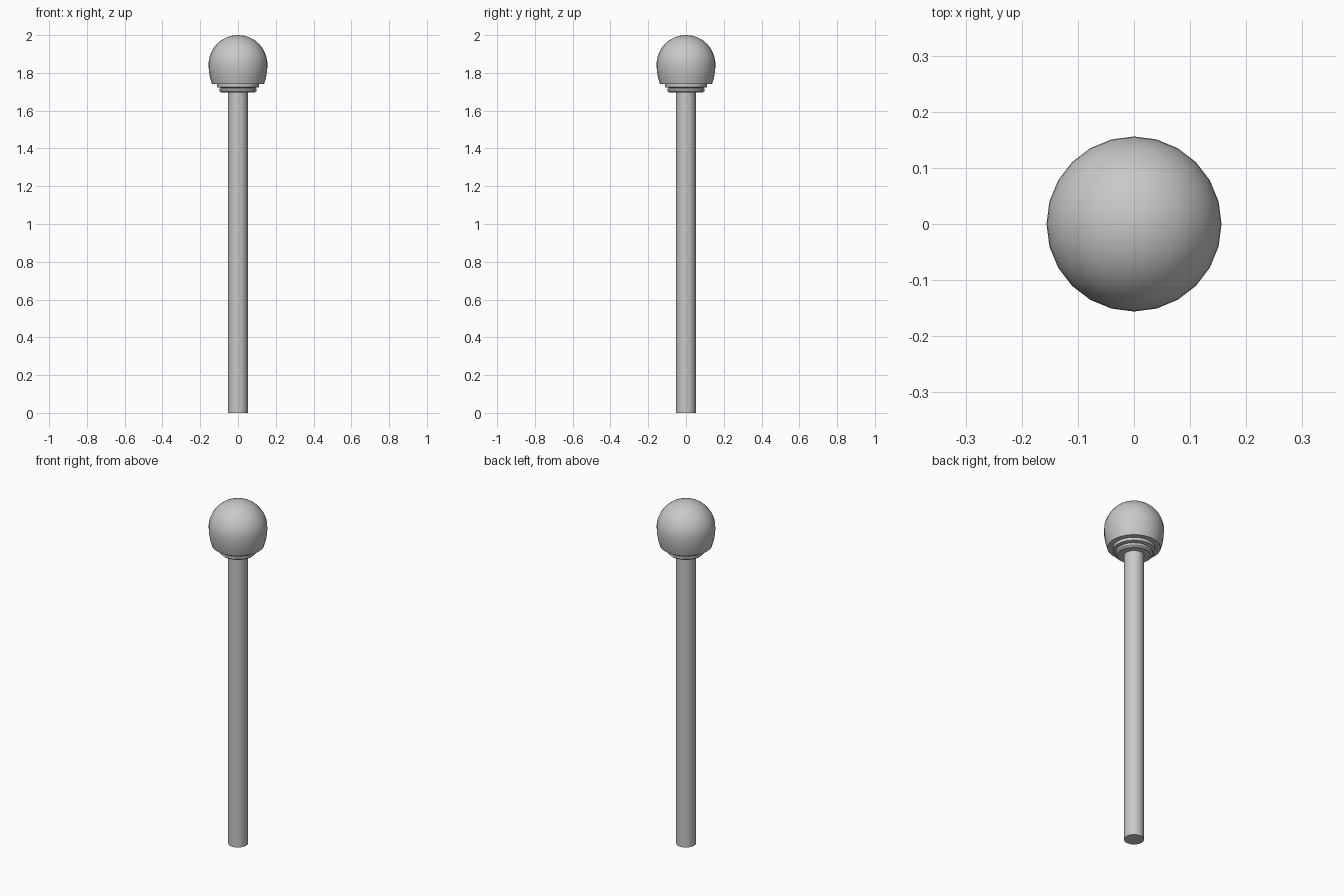
import bpy
import math
from mathutils import Matrix, Vector
import bmesh

if "Cube" in bpy.data.objects:
    bpy.data.objects.remove(bpy.data.objects["Cube"], do_unlink=True)

SIDES = 24

grey = bpy.data.materials.new("light_grey")
grey.use_nodes = True
grey.diffuse_color = (0.58, 0.58, 0.58, 1)
grey.node_tree.nodes["Principled BSDF"].inputs["Base Color"].default_value = grey.diffuse_color


def lathe(name, profile, angle=40):
    """Turn a (radius, height) profile around the z axis."""
    bm = bmesh.new()
    verts = [bm.verts.new((r, 0, z)) for r, z in profile]
    edges = [bm.edges.new(pair) for pair in zip(verts, verts[1:])]
    bmesh.ops.spin(bm, geom=verts + edges, cent=(0, 0, 0), axis=(0, 0, 1),
                   angle=2 * math.pi, steps=SIDES)
    bmesh.ops.remove_doubles(bm, verts=bm.verts, dist=0.0005)
    bmesh.ops.recalc_face_normals(bm, faces=bm.faces)
    mesh = bpy.data.meshes.new(name)
    bm.to_mesh(mesh)
    bm.free()
    mesh.materials.append(grey)
    obj = bpy.data.objects.new(name, mesh)
    bpy.context.collection.objects.link(obj)
    bpy.ops.object.select_all(action="DESELECT")
    obj.select_set(True)
    bpy.context.view_layer.objects.active = obj
    bpy.ops.object.shade_smooth_by_angle(angle=math.radians(angle))
    return obj


# Straight pole
lathe("pole", [(0, 0), (0.052, 0), (0.052, 1.71), (0, 1.71)])

# Stepped collar under the globe
lathe("collar", [(0, 1.695), (0.088, 1.695), (0.097, 1.703), (0.097, 1.716),
                 (0.09, 1.721), (0.11, 1.724), (0.11, 1.745), (0, 1.745)])

# Globe: round dome above, tapered to a flat underside
radius, centre = 0.156, 1.844
dome = [(radius * math.sin(a), centre + radius * math.cos(a))
        for a in (math.radians(7.5 * i) for i in range(13))]
lathe("globe", dome + [(0.154, 1.81), (0.148, 1.775), (0.138, 1.741), (0, 1.741)])
